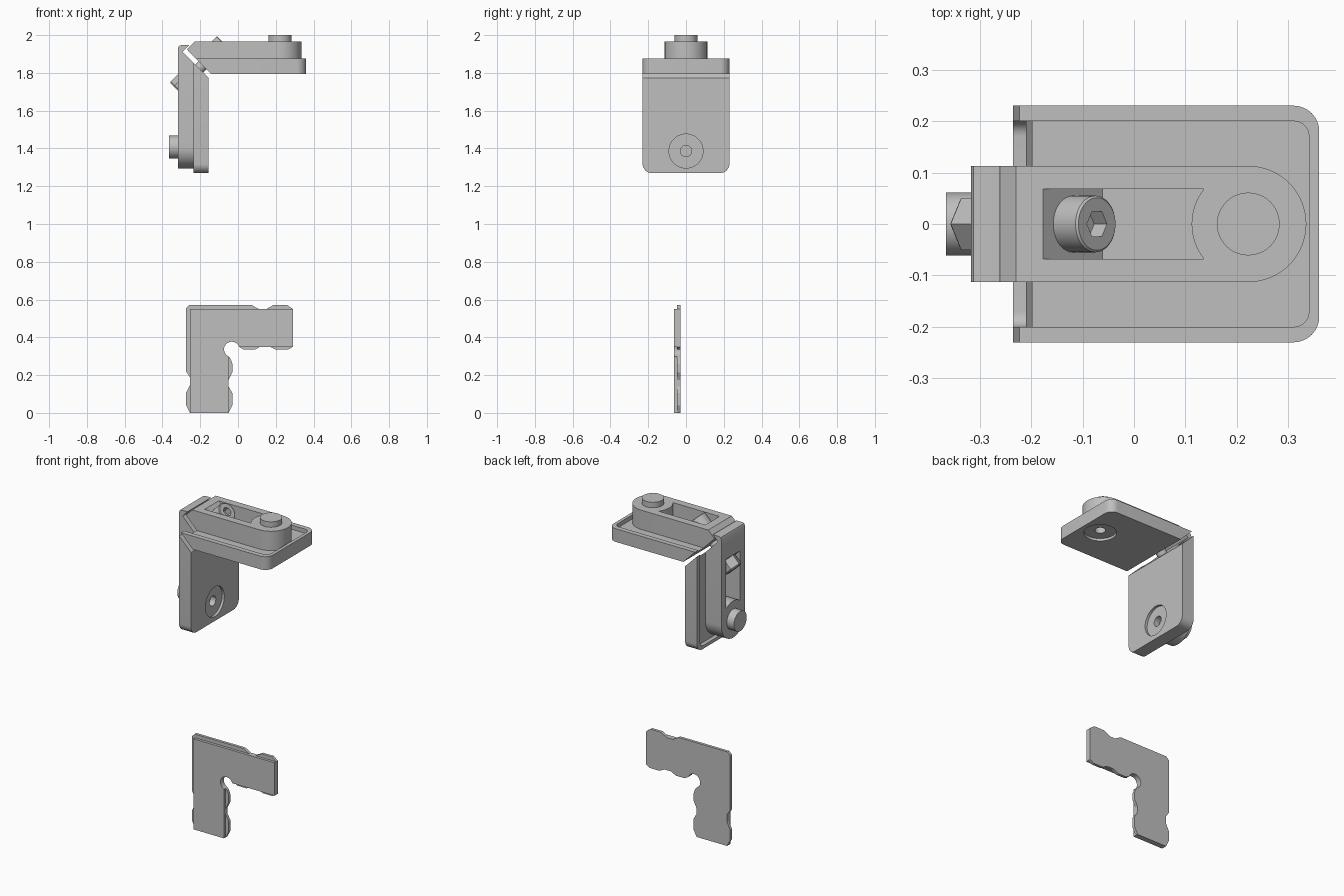
import bpy, bmesh, math
from mathutils import Vector

if "Cube" in bpy.data.objects:
    bpy.data.objects.remove(bpy.data.objects["Cube"])

grey = bpy.data.materials.new("plain_grey")
grey.diffuse_color = (0.52, 0.52, 0.52, 1)
grey.use_nodes = True
grey.node_tree.nodes["Principled BSDF"].inputs["Base Color"].default_value = grey.diffuse_color


def finish(name, bm):
    bmesh.ops.recalc_face_normals(bm, faces=bm.faces[:])
    me = bpy.data.meshes.new(name)
    bm.to_mesh(me)
    bm.free()
    ob = bpy.data.objects.new(name, me)
    bpy.context.collection.objects.link(ob)
    me.materials.append(grey)
    return ob


def loft(name, rings, place, cut=None):
    """Skin stacked outlines; each ring is (points, level)."""
    bm = bmesh.new()
    rows = [[bm.verts.new((p[0], p[1], lv)) for p in pts] for pts, lv in rings]
    bm.faces.new(rows[0])
    bm.faces.new(rows[-1])
    for a, b in zip(rows, rows[1:]):
        for i in range(len(a)):
            j = (i + 1) % len(a)
            bm.faces.new((a[i], a[j], b[j], b[i]))
    if cut is not None:  # keep the side where u + h > cut
        r = bmesh.ops.bisect_plane(bm, geom=bm.verts[:] + bm.edges[:] + bm.faces[:],
                                   plane_co=(cut, 0, 0), plane_no=(1, 0, 1), clear_inner=True)
        edges = [e for e in r["geom_cut"] if isinstance(e, bmesh.types.BMEdge)]
        bmesh.ops.holes_fill(bm, edges=edges)
    for v in bm.verts:
        v.co = place(*v.co)
    return finish(name, bm)


def prism(name, pts, lo, hi, place, cut=None):
    return loft(name, [(pts, lo), (pts, hi)], place, cut)


def arc(cx, cy, r, a0, a1, n):
    return [(cx + r * math.cos(math.radians(a0 + (a1 - a0) * i / n)),
             cy + r * math.sin(math.radians(a0 + (a1 - a0) * i / n))) for i in range(n + 1)]


def circle(cx, r, n=48):
    return arc(cx, 0, r, 0, 360, n)[:-1]


def boolean(ob, cutter, op="DIFFERENCE"):
    m = ob.modifiers.new("cut", "BOOLEAN")
    m.object, m.operation, m.solver = cutter, op, "EXACT"
    bpy.context.view_layer.objects.active = ob
    bpy.ops.object.modifier_apply(modifier=m.name)
    bpy.data.objects.remove(cutter)


def smooth(ob):
    bpy.ops.object.select_all(action="DESELECT")
    ob.select_set(True)
    bpy.context.view_layer.objects.active = ob
    bpy.ops.object.shade_smooth_by_angle(angle=math.radians(30))


def tray_plan(left, right, half, r):
    return ([(left, -half)] + arc(right - r, -half + r, r, -90, 0, 8)
            + arc(right - r, half - r, r, 0, 90, 8) + [(left, half)])


# Both hinge halves share one layout: u runs along the arm, h is height above the plate face
def level(u, y, h):
    return Vector((u, y, 1.795 + h))


def upright(u, y, h):
    return Vector((-0.155 - h, y, 1.629 - u))


BOSS, FLOOR, MITRE, SEAT = 0.222, 0.055, -0.143, -0.005


def half(label, place, nose, top, boss_top):
    # mitred tray with raised rim and a counterbored hole in its face
    tray = prism(label + "_tray", tray_plan(-0.4, 0.36, 0.23, 0.05), 0, 0.08, place, MITRE)
    boolean(tray, prism("cutter", tray_plan(-0.5, 0.34, 0.2, 0.03), FLOOR, 0.2, place))
    boolean(tray, prism("cutter", circle(0.243, 0.09), -0.1, 0.015, place))
    boolean(tray, prism("cutter", circle(0.243, 0.03), -0.1, 0.05, place))
    # round-ended arm with hooked inner end
    side = nose + [(MITRE - FLOOR, FLOOR), (0.4, FLOOR), (0.4, top)]
    arm = prism(label + "_arm", side, -0.114, 0.114, lambda u, h, y: place(u, y, h))
    plan = [(-0.5, -0.113)] + arc(BOSS, 0, 0.113, -90, 90, 28) + [(-0.5, 0.113)]
    boolean(arm, prism("cutter", plan, 0, 0.3, place), "INTERSECT")
    # slot with a sloped screw seat and an end curved around the boss
    slot = [(-0.3, 0.068), (-0.3, -0.068)] + arc(BOSS, 0, 0.11, 218.2, 141.8, 12)
    boolean(arm, prism("cutter", slot, FLOOR + 0.001, 0.3, place, SEAT))
    boss = prism(label + "_boss", circle(BOSS, 0.061), top - 0.02, boss_top, place)
    for ob in (tray, arm, boss):
        smooth(ob)


half("level", level, [(-0.229, 0.172), (-0.271, 0.13)], 0.172, 0.205)
half("upright", upright, [(-0.303, 0.162), (-0.314, 0.157), (-0.318, 0.146),
                          (-0.318, 0.105), (-0.283, 0.138)], 0.162, 0.21)

# Diagonal clamp screw: socket head, shaft and hex nut
K = math.sqrt(0.5)


def diagonal(p, q, t):
    return Vector((-0.118, 0, 1.91)) + Vector((-K, 0, K)) * p + Vector((0, -1, 0)) * q + Vector((K, 0, K)) * t


head = loft("screw_head", [(circle(0, 0.055), 0), (circle(0, 0.055), 0.061),
                           (circle(0, 0.051), 0.065)], diagonal)
boolean(head, prism("cutter", circle(0, 0.0275, 6), 0.03, 0.1, diagonal))
shaft = prism("screw_shaft", circle(0, 0.03, 32), -0.27, 0.01, diagonal)
nut = loft("hex_nut", [(circle(0, 0.052, 6), -0.286), (circle(0, 0.058, 6), -0.279),
                       (circle(0, 0.058, 6), -0.221)], diagonal)
smooth(head)
smooth(shaft)


# Flat corner key: plain front layer and notched back layer
def standing(x, z, y):
    return Vector((x, y, z))


relief = arc(-0.033, 0.336, 0.041, 20, 246, 20)  # rounded inner corner
front = ([(-0.255, 0), (-0.255, 0.55), (0.29, 0.55), (0.29, 0.35)] + relief
         + [(-0.05, 0.29), (-0.05, 0)])
prism("key_front_layer", front, -0.063, -0.047, standing)
back = ([(-0.255, 0), (-0.275, 0.04), (-0.275, 0.105), (-0.255, 0.145), (-0.255, 0.19),
         (-0.275, 0.22), (-0.275, 0.555), (-0.258, 0.572), (0.07, 0.572), (0.11, 0.55),
         (0.15, 0.55), (0.19, 0.572), (0.26, 0.572), (0.29, 0.55), (0.29, 0.35),
         (0.265, 0.335), (0.2, 0.335), (0.165, 0.352), (0.12, 0.352), (0.09, 0.335), (0.03, 0.335)]
        + relief + [(-0.04, 0.288), (-0.03, 0.26), (-0.03, 0.215), (-0.05, 0.175),
                    (-0.05, 0.14), (-0.03, 0.105), (-0.03, 0.04), (-0.05, 0)])
prism("key_back_layer", back, -0.047, -0.03, standing)
